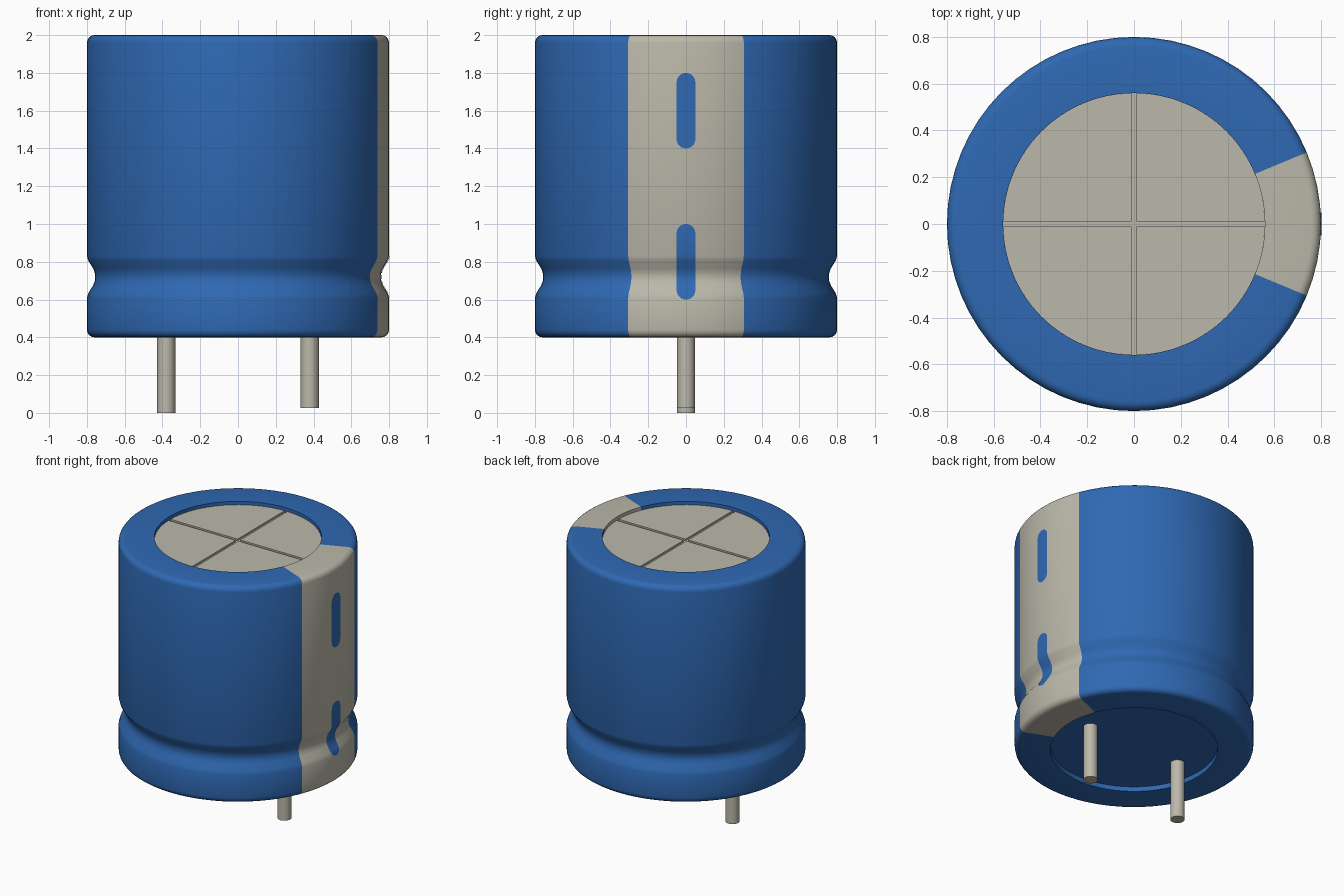
import bpy, bmesh
from math import sin, cos, pi, sqrt, radians

cube = bpy.data.objects.get("Cube")
if cube:
    bpy.data.objects.remove(cube, do_unlink=True)


def material(name, colour):
    m = bpy.data.materials.new(name)
    m.use_nodes = True
    m.diffuse_color = (*colour, 1)
    m.node_tree.nodes["Principled BSDF"].inputs["Base Color"].default_value = (*colour, 1)
    return m


BLUE = material("sleeve blue", (0.028, 0.14, 0.45))
GREY = material("warm grey", (0.50, 0.48, 0.40))
SEGMENTS = 64
STRIPE_HALF_ANGLE = radians(22.5)
RIM = 0.56          # radius of the recessed ends
LID_Z = 1.975


def finish(bm, name, mats, smooth=True):
    mesh = bpy.data.meshes.new(name)
    bmesh.ops.recalc_face_normals(bm, faces=bm.faces)
    bm.to_mesh(mesh)
    bm.free()
    for m in mats:
        mesh.materials.append(m)
    obj = bpy.data.objects.new(name, mesh)
    bpy.context.scene.collection.objects.link(obj)
    if smooth:
        bpy.ops.object.select_all(action='DESELECT')
        obj.select_set(True)
        bpy.context.view_layer.objects.active = obj
        bpy.ops.object.shade_smooth_by_angle(angle=radians(35))
    return obj


# Groove and outer wall, as (radius, height) from top to bottom
WALL = [(0.8, 1.96), (0.8, 0.83), (0.792, 0.805), (0.767, 0.765), (0.758, 0.74),
        (0.756, 0.72), (0.758, 0.70), (0.767, 0.675), (0.792, 0.635), (0.8, 0.61), (0.8, 0.44)]


def wall_radius(z):
    for (r1, z1), (r2, z2) in zip(WALL, WALL[1:]):
        if z2 <= z <= z1:
            return r2 + (r1 - r2) * (z - z2) / (z1 - z2)
    return 0.8


# Sleeve: turned profile with rounded rims; the stripe is chosen by angle
corner = [(0.04 * sin(a), 0.04 * cos(a)) for a in (0, pi / 8, pi / 4, 3 * pi / 8)]
top = [(RIM, LID_Z - 0.012), (RIM, 2)] + [(0.76 + s, 1.96 + c) for s, c in corner]
bottom = [(0.76 + s, 0.44 - c) for s, c in reversed(corner)] + [(RIM, 0.4), (RIM, 0.435)]
profile = top + WALL + bottom

bm = bmesh.new()
rings = [[bm.verts.new((r * cos(2 * pi * i / SEGMENTS), r * sin(2 * pi * i / SEGMENTS), z))
          for i in range(SEGMENTS)] for r, z in profile]
half = round(STRIPE_HALF_ANGLE / (2 * pi / SEGMENTS))
for upper, lower in zip(rings, rings[1:]):
    for i in range(SEGMENTS):
        j = (i + 1) % SEGMENTS
        face = bm.faces.new((upper[i], lower[i], lower[j], upper[j]))
        face.material_index = int(i < half or i >= SEGMENTS - half)
bm.faces.new(rings[0]).material_index = 1   # floor of the lid grooves
bm.faces.new(rings[-1])                     # recessed base
finish(bm, "sleeve", [BLUE, GREY])

# Lid: four raised quarters that leave a cross-shaped groove
GAP = 0.011
bm = bmesh.new()
for quarter in range(4):
    a0 = math_a = GAP / RIM
    arc = [a0 + (pi / 2 - 2 * a0) * k / 16 for k in range(17)]
    points = [(GAP, GAP)] + [(RIM * cos(a), RIM * sin(a)) for a in arc]
    c, s = cos(quarter * pi / 2), sin(quarter * pi / 2)
    base = [bm.verts.new((x * c - y * s, x * s + y * c, LID_Z - 0.012)) for x, y in points]
    face = bm.faces.new(base)
    up = bmesh.ops.extrude_face_region(bm, geom=[face])["geom"]
    bmesh.ops.translate(bm, vec=(0, 0, 0.012),
                        verts=[v for v in up if isinstance(v, bmesh.types.BMVert)])
finish(bm, "lid_quarters", [GREY], smooth=False)


# Polarity marks: thin rounded plates that follow the wall and its groove
def mark(name, low, high, w=0.05):
    bm = bmesh.new()
    caps = [w * (1 - cos(pi / 2 * k / 6)) for k in range(7)]
    heights = sorted({round(z, 4) for z in [low + c for c in caps] + [high - c for c in caps]
                      + [z for r, z in WALL if low + w < z < high - w]})
    rows = []
    for z in heights:
        d = max(low + w - z, z - high + w, 0)
        hw = max(sqrt(max(w * w - d * d, 0)), 0.001)
        r = wall_radius(z) + 0.003
        rows.append([bm.verts.new((sqrt(r * r - y * y), y, z)) for y in (-hw, 0, hw)])
    for a, b in zip(rows, rows[1:]):
        for k in range(2):
            bm.faces.new((a[k], a[k + 1], b[k + 1], b[k]))
    finish(bm, name, [BLUE])


mark("upper_mark", 1.4, 1.8)
mark("lower_mark", 0.6, 1.0)


# Leads: the one away from the stripe is slightly longer
def lead(name, x, low, high=0.44):
    bm = bmesh.new()
    bmesh.ops.create_cone(bm, cap_ends=True, segments=24, radius1=0.048, radius2=0.048,
                          depth=high - low)
    bmesh.ops.translate(bm, verts=bm.verts, vec=(x, 0, (low + high) / 2))
    finish(bm, name, [GREY])


lead("long_lead", -0.38, 0)
lead("short_lead", 0.38, 0.025)
